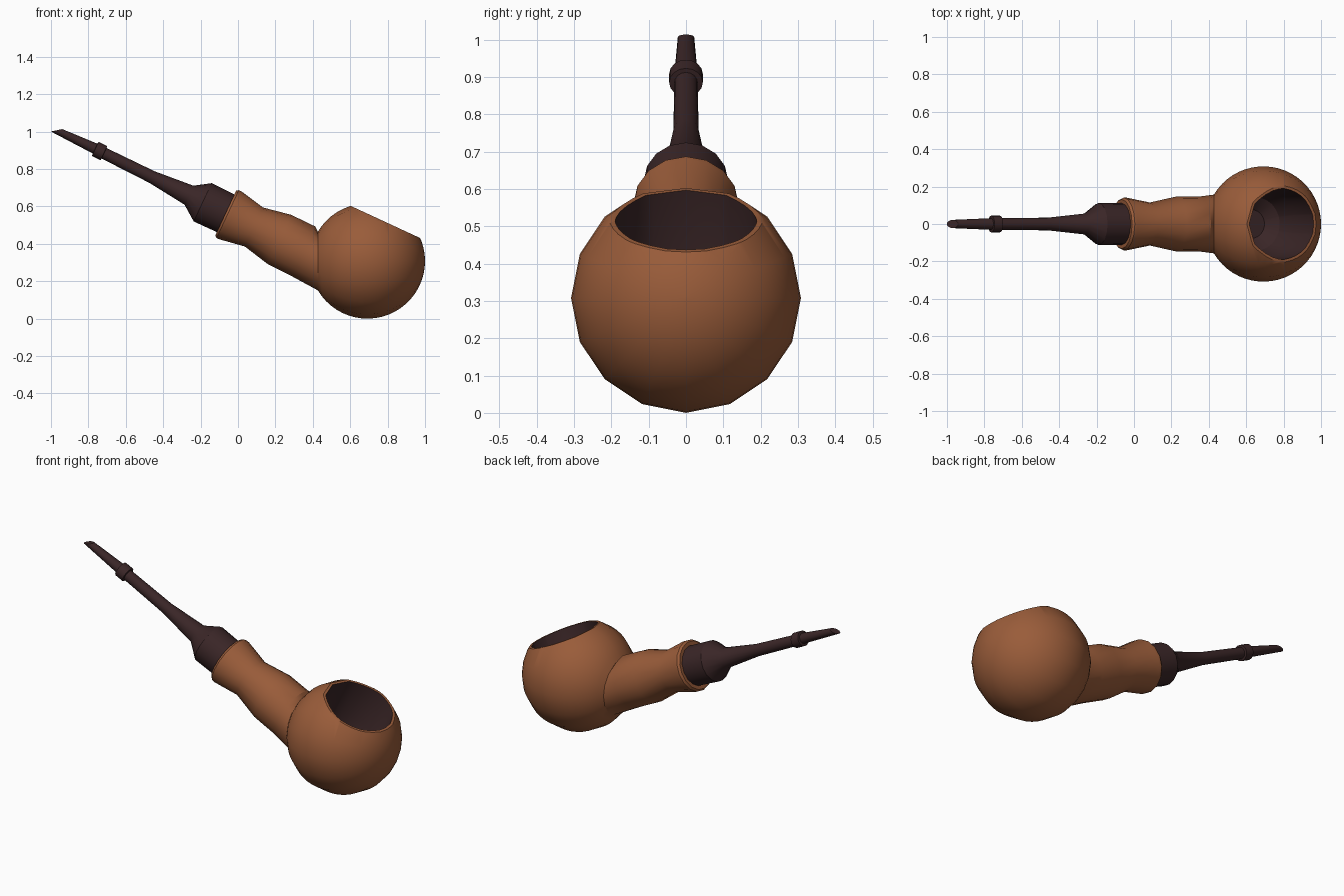
import bpy, bmesh, math
from mathutils import Vector

if "Cube" in bpy.data.objects:
    bpy.data.objects.remove(bpy.data.objects["Cube"])

SIDES = 16


def material(name, rgb):
    m = bpy.data.materials.new(name)
    m.diffuse_color = (*rgb, 1)
    m.use_nodes = True
    m.node_tree.nodes["Principled BSDF"].inputs["Base Color"].default_value = m.diffuse_color
    return m


brown = material("warm brown wood", (0.32, 0.107, 0.042))
dark = material("dark brown", (0.042, 0.019, 0.020))


def loft(bm, rings):
    """Skin rings of (x, z, radius, tilt in degrees, optional y radius); caps both ends."""
    loops = []
    for x, z, r, tilt, *ry in rings:
        t = math.radians(tilt)
        u = Vector((math.sin(t), 0, math.cos(t)))
        w = ry[0] if ry else r
        loop = []
        for i in range(SIDES):
            a = 2 * math.pi * i / SIDES
            loop.append(bm.verts.new(Vector((x, 0, z)) + u * r * math.cos(a)
                                     + Vector((0, w * math.sin(a), 0))))
        loops.append(loop)
    for p, q in zip(loops, loops[1:]):
        for i in range(SIDES):
            j = (i + 1) % SIDES
            bm.faces.new((p[i], p[j], q[j], q[i]))
    bm.faces.new(loops[0])
    bm.faces.new(loops[-1])


def finish(bm, name, mats):
    bmesh.ops.recalc_face_normals(bm, faces=bm.faces[:])
    me = bpy.data.meshes.new(name)
    bm.to_mesh(me)
    bm.free()
    for m in mats:
        me.materials.append(m)
    ob = bpy.data.objects.new(name, me)
    bpy.context.collection.objects.link(ob)
    bpy.ops.object.select_all(action='DESELECT')
    ob.select_set(True)
    bpy.context.view_layer.objects.active = ob
    bpy.ops.object.shade_smooth_by_angle(angle=math.radians(32))
    return ob


# Bowl and shank: one skin from the collar to the front of the sphere
R, CX, CZ = 0.308, 0.692, 0.308
rings = [(-0.065, 0.563, 0.112, 25), (-0.066, 0.564, 0.132, 25),
         (-0.055, 0.559, 0.141, 25), (-0.040, 0.552, 0.141, 25),
         (0.085, 0.490, 0.115, 25), (0.222, 0.423, 0.146, 25),
         (0.350, 0.360, 0.147, 25)]
N = 22
start = math.acos(0.265 / R)
for k in range(N):
    a = start + (math.pi - start) * k / N
    rings.append((CX - R * math.cos(a), CZ, R * math.sin(a), 0))
rings.append((CX + R, CZ, 0.004, 0))
bm = bmesh.new()
loft(bm, rings)

# Slanted mouth: cut the sphere, then fold in the rim and chamber
n = Vector((0.42, 0, 0.907)).normalized()
mouth = Vector((CX, 0, CZ)) + n * 0.230
bmesh.ops.bisect_plane(bm, geom=bm.verts[:] + bm.edges[:] + bm.faces[:], dist=1e-5,
                       plane_co=mouth, plane_no=n, clear_outer=True)
edges = [e for e in bm.edges if e.is_boundary]
chamber = []
for scale, drop in ((0.93, 0), (0.95, 0.22), (0.75, 0.33), (0.4, 0.38)):
    res = bmesh.ops.extrude_edge_only(bm, edges=edges)["geom"]
    for v in (g for g in res if isinstance(g, bmesh.types.BMVert)):
        flat = v.co - mouth
        flat -= n * flat.dot(n)
        if scale == 0.93:
            v.co = mouth + flat * scale
            continue
        v.co = mouth + flat.normalized() * 0.19 * scale - n * drop
    edges = [g for g in res if isinstance(g, bmesh.types.BMEdge)]
    if drop:
        chamber += [g for g in res if isinstance(g, bmesh.types.BMFace)]
chamber += bmesh.ops.contextual_create(bm, geom=edges)["faces"]
for f in chamber:
    f.material_index = 1
finish(bm, "bowl_and_shank", [brown, dark])

# Mouthpiece: plug, thin stem, raised band and slanted bit
bm = bmesh.new()
loft(bm, [(-0.050, 0.556, 0.111, 25), (-0.189, 0.622, 0.113, 25),
          (-0.262, 0.660, 0.056, 25), (-0.460, 0.757, 0.034, 25),
          (-0.716, 0.884, 0.031, 25), (-0.717, 0.885, 0.042, 25, 0.045),
          (-0.763, 0.908, 0.042, 25, 0.045), (-0.764, 0.909, 0.029, 25, 0.031),
          (-0.970, 1.007, 0.031, 78, 0.022)])
finish(bm, "mouthpiece", [dark])
